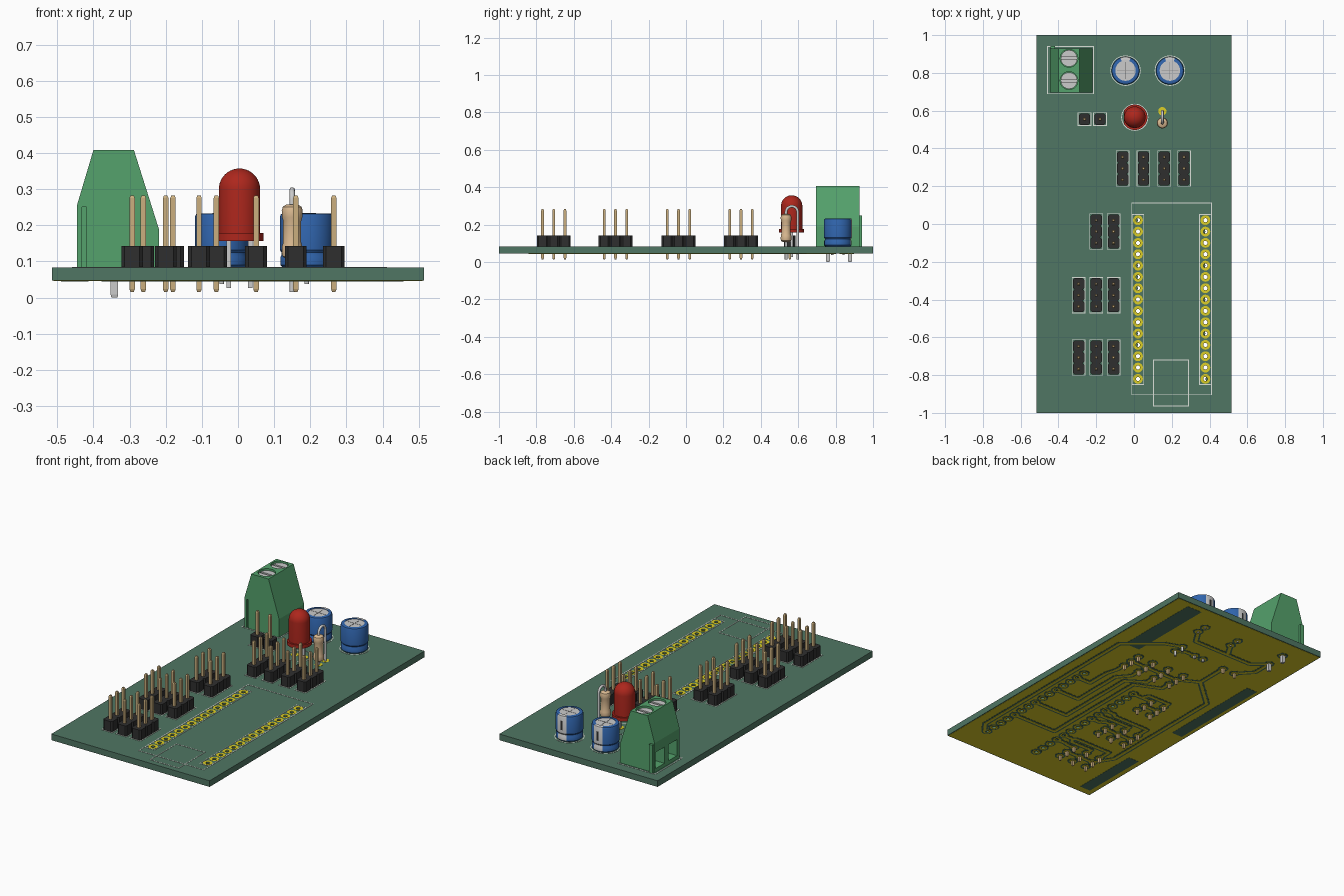
import bpy, bmesh
from math import sin, cos, pi, hypot, radians

if "Cube" in bpy.data.objects:
    bpy.data.objects.remove(bpy.data.objects["Cube"])

def mat(name, r, g, b):
    m = bpy.data.materials.new(name)
    m.diffuse_color = (r, g, b, 1)
    m.use_nodes = True
    m.node_tree.nodes["Principled BSDF"].inputs["Base Color"].default_value = m.diffuse_color
    return m

GREEN = mat("board_green", .08, .18, .125)
COPPER = mat("copper", .72, .62, .02)
SILK = mat("silkscreen", .72, .75, .70)
BLACK = mat("black_plastic", .028, .028, .028)
GOLD = mat("pin_gold", .60, .43, .21)
TERM = mat("terminal_green", .09, .36, .15)
BLUE = mat("sleeve_blue", .03, .13, .42)
RED = mat("lens_red", .42, .02, .012)
TAN = mat("resistor_tan", .72, .50, .29)
METAL = mat("metal", .60, .60, .58)
B0, B1 = .047, .083          # board bottom and top
P = .06                      # pin pitch

def finish(name, bm, material, smooth=False):
    bmesh.ops.recalc_face_normals(bm, faces=bm.faces)
    me = bpy.data.meshes.new(name)
    bm.to_mesh(me)
    bm.free()
    if smooth:
        me.shade_smooth()
        me.set_sharp_from_angle(angle=radians(35))
    if material:
        me.materials.append(material)
    ob = bpy.data.objects.new(name, me)
    bpy.context.collection.objects.link(ob)
    return ob

def rect(x, y, w, h, c=0):
    a, b = w / 2, h / 2
    if not c:
        return [(x-a, y-b), (x+a, y-b), (x+a, y+b), (x-a, y+b)]
    return [(x-a+c, y-b), (x+a-c, y-b), (x+a, y-b+c), (x+a, y+b-c),
            (x+a-c, y+b), (x-a+c, y+b), (x-a, y+b-c), (x-a, y-b+c)]

def disc(x, y, r, n=24, a0=0, a1=2*pi):
    m = n if a1 - a0 > 6.28 else n - 1
    return [(x + r*cos(a0+(a1-a0)*i/m), y + r*sin(a0+(a1-a0)*i/m)) for i in range(n)]

def extrude(name, polys, lo, hi, material, axis="z", tip=1, smooth=False):
    """Extrude flat outlines between lo and hi along z or y; all in one object."""
    bm = bmesh.new()
    for p in polys:
        cx, cy = sum(q[0] for q in p)/len(p), sum(q[1] for q in p)/len(p)
        levels = [(lo, 1), (hi, 1)] if tip == 1 else [(lo, tip), (lo+.008, 1), (hi-.008, 1), (hi, tip)]
        loops = []
        for h, s in levels:
            pts = [(cx+(a-cx)*s, cy+(b-cy)*s) for a, b in p]
            loops.append([bm.verts.new((a, b, h) if axis == "z" else (a, h, b)) for a, b in pts])
        bm.faces.new(loops[0])
        bm.faces.new(loops[-1])
        for u, v in zip(loops, loops[1:]):
            for i in range(len(p)):
                j = (i+1) % len(p)
                bm.faces.new((u[i], u[j], v[j], v[i]))
    return finish(name, bm, material, smooth)

def lathe(name, prof, centres, material, n=40, a0=0, a1=2*pi, clip=None):
    """Revolve an (r, z) profile around each centre; full turn or part of one."""
    bm = bmesh.new()
    full = a1 - a0 > 6.28
    for x, y in centres:
        cols = []
        for i in range(n if full else n+1):
            a = a0 + (a1-a0)*i/n
            cols.append([bm.verts.new((x+max(r*cos(a), clip or -9), y+r*sin(a), z)) for r, z in prof])
        for i in range(n):
            u, v = cols[i], cols[(i+1) % len(cols)]
            for k in range(len(prof)-1):
                bm.faces.new((u[k], v[k], v[k+1], u[k+1]))
    bmesh.ops.remove_doubles(bm, verts=bm.verts, dist=1e-6)
    return finish(name, bm, material, True)

def rings(name, centres, r0, r1, lo, hi, material):
    return lathe(name, [(r0, lo), (r1, lo), (r1, hi), (r0, hi), (r0, lo)], centres, material, 20)

def cut(ob, cutter):
    m = ob.modifiers.new("cut", "BOOLEAN")
    m.operation, m.object, m.solver = "DIFFERENCE", cutter, "EXACT"
    cutter.hide_render = cutter.hide_viewport = True

def ribbon(path, w):
    out = []
    for (x0, y0), (x1, y1) in zip(path, path[1:]):
        d = hypot(x1-x0, y1-y0)
        if d < 1e-5:
            continue
        nx, ny = -(y1-y0)/d*w/2, (x1-x0)/d*w/2
        out.append([(x0+nx, y0+ny), (x0-nx, y0-ny), (x1-nx, y1-ny), (x1+nx, y1+ny)])
    return out + [disc(x, y, w/2, 10) for x, y in path]

def frame(x, y, w, h, t=.004):
    return [rect(x, y+s*h/2, w+t, t) for s in (-1, 1)] + [rect(x+s*w/2, y, t, h-t) for s in (-1, 1)]

# Positions of every part
heads = [(x, .294) for x in (-.06, .05, .16, .265)]
heads += [(x, -.04) for x in (-.108, -.2)]
heads += [(x, y) for y in (-.377, -.707) for x in (-.108, -.2, -.293)]
singles = [(-.262, .555), (-.18, .555)]
caps = [(-.045, .812), (.19, .812)]
left = [(.021, .02-P*i) for i in range(15)]
right = [(.378, .02-P*i) for i in range(15)]
head_pins = [(x, y+P*k) for x, y in heads for k in (-1, 0, 1)] + singles
cap_pins = [(x, y+s*.03) for x, y in caps for s in (-1, 1)]
led_pins = [(-.026, .565), (.034, .565)]
res_pins = [(.15, .535), (.15, .597)]
term_pins = [(-.342, .759), (-.342, .877)]
small_pins = head_pins + cap_pins + led_pins + res_pins

# Board with controller holes, copper pour underneath
holes = extrude("hole_cutter", [disc(x, y, .011, 16) for x, y in left+right], 0, .2, None)
board = extrude("board", [rect(0, 0, 1.03, 2)], B0, B1, GREEN)
pour = extrude("copper_pour", [rect(0, 0, 1.02, 1.99)], B0-.001, B0, COPPER)
cut(board, holes)
cut(pour, holes)

# Pads on both faces
rings("controller_pads_top", left+right, .011, .026, B1, B1+.001, COPPER)
rings("pads_top", small_pins, .004, .022, B1, B1+.001, COPPER)
rings("controller_pads_bottom", left+right, .011, .022, B0-.003, B0, COPPER)
rings("pads_bottom", small_pins+term_pins, .004, .02, B0-.003, B0, COPPER)
rings("controller_pad_gaps", left+right, .011, .031, B0-.002, B0, GREEN)
rings("pad_gaps", small_pins+term_pins, .004, .03, B0-.002, B0, GREEN)

# Copper traces with etched gaps on the underside
paths = []
for k, (x, y) in enumerate(heads[:4]):                       # upper servo row
    lane, py = .09+.065*k, right[10-3*k][1]
    paths.append([(x, y-P), (x, .17), (lane, .10), (lane, py), (.36, py)])
for i, (x, y) in enumerate(heads[4:]):                       # side servo rows
    k = i if i < 2 else (i-2) % 3
    yy = y+P+.04*k
    py = min(left, key=lambda q: abs(q[1]-yy))[1]
    paths.append([(x, y+P), (x, yy), (-.06, yy), (-.04, py), (.003, py)])
for xs, y in (((-.06, .265), .294), ((-.2, -.108), -.04), ((-.293, -.108), -.377), ((-.293, -.108), -.707)):
    paths.append([(xs[0], y), (xs[1], y)])                   # supply rails
paths += [[(-.342, .759), (-.26, .69), (-.1, .69), (-.045, .782)],
          [(-.1, .69), (.13, .69), (.19, .782)],
          [(-.342, .759), (-.342, .64), (-.262, .555)],
          [(-.18, .555), (-.18, .36), (-.06, .294)],
          [(-.18, .36), (-.36, .2), (-.36, -.6), (-.293, -.707)],
          [(.034, .565), (.1, .565), (.15, .535)],
          [(.15, .597), (.25, .56), (.44, .40), (.44, -.76), (.396, -.82)]]
extrude("trace_gaps", [q for p in paths for q in ribbon(p, .036)]
        + [rect(.366, .69, .10, .54), rect(-.455, .153, .07, .65), rect(-.448, -.747, .07, .42)],
        B0-.002, B0, GREEN)
extrude("traces", [q for p in paths for q in ribbon(p, .016)], B0-.003, B0, COPPER)

# Silkscreen outlines
silk = frame(.199, -.397, .423, 1.015) + frame(.196, -.842, .185, .243)
silk += frame(.021, -.4, .062, .9) + frame(.378, -.4, .062, .9) + frame(-.336, .815, .243, .25)
for x, y in heads:
    silk += frame(x, y, .068, .188)
for x, y in singles:
    silk += frame(x, y, .068, .068)
extrude("silkscreen_outlines", silk, B1, B1+.0015, SILK)
rings("silkscreen_circles", caps, .077, .081, B1, B1+.0015, SILK)
rings("silkscreen_led_circle", [(.004, .565)], .068, .072, B1, B1+.0015, SILK)

# Pin headers
bodies = [rect(x, y, P, P, .009) for x, y in head_pins]
extrude("pin_header_bodies", bodies, B1, .143, BLACK)
extrude("header_pins", [rect(x, y, .015, .015) for x, y in head_pins], .015, .283, GOLD, tip=.6)

# Screw terminal
prof = [(-.445, B1), (-.445, .257), (-.40, .408), (-.288, .408), (-.219, .19), (-.219, B1)]
term = extrude("screw_terminal", [prof], .695, .928, TERM, axis="y")
wells = [disc(-.344, y, .047, 32) for _, y in term_pins]
cut(term, extrude("screw_well_cutter", wells, .375, .5, None))
wire_cut = extrude("wire_entry_cutter", [rect(-.41, y, .10, .08) for _, y in term_pins], .105, .20, None)
cut(term, wire_cut)
cut(term, extrude("groove_cutter", [rect(-.425, .695, .012, .02)], .05, .25, None))
extrude("terminal_rib", [rect(-.43, .934, .022, .016)], B1, .25, TERM)
extrude("terminal_screw_cores", [disc(-.344, y, .044, 32) for _, y in term_pins], .374, .385, METAL)
halves = []
for _, y in term_pins:
    halves += [disc(-.344, y, .044, 16, .15, pi-.15), disc(-.344, y, .044, 16, pi+.15, 2*pi-.15)]
extrude("terminal_screw_heads", halves, .384, .398, METAL)
extrude("terminal_clamps", [rect(-.366, y, .012, .07) for _, y in term_pins], .11, .19, METAL)
extrude("terminal_pins", [rect(x, y, .021, .021) for x, y in term_pins], 0, B1+.01, METAL, tip=.8)

# Electrolytic capacitors
lathe("capacitor_sleeves", [(0, B1), (.066, B1), (.073, .09), (.073, .112), (.069, .119), (.069, .124),
      (.074, .131), (.074, .224), (.071, .231), (.066, .233), (.054, .233), (.054, .229)], caps, BLUE, 48)
lathe("capacitor_tops", [(0, .2305), (.0545, .2305)], caps, METAL, 48)
lathe("capacitor_stripes", [(.0738, .091), (.0738, .112), (.0698, .119), (.0698, .124), (.0748, .131),
      (.0748, .2245), (.0715, .232), (.066, .234), (.054, .234)], caps, METAL, 10, radians(68), radians(112))
lathe("capacitor_minus_marks", [(.0754, .15), (.0754, .205)], caps, BLACK, 4, radians(85), radians(95))
extrude("capacitor_vents", [q for x, y in caps for q in (rect(x, y, .09, .003), rect(x, y, .003, .09))],
        .2295, .2315, mat("vent_grey", .3, .3, .3))
extrude("capacitor_leads", [disc(x, y, .006, 12) for x, y in cap_pins], .038, B1+.01, METAL)

# Indicator lamp with flat on its flange
dome = [(.057*cos(i*pi/20), .30+.057*sin(i*pi/20)) for i in range(10)]
lathe("led_lens", [(0, .157), (.067, .157), (.067, .178), (.057, .178)] + dome + [(0, .357)],
      [(.004, .565)], RED, 48, clip=-.0572)
extrude("led_legs", [rect(x, y, .012, .012) for x, y in led_pins], .027, .16, METAL)

# Upright resistor and its bent lead
lathe("resistor_body", [(0, .106), (.018, .107), (.027, .114), (.029, .125), (.028, .142), (.025, .152),
      (.025, .212), (.028, .222), (.029, .24), (.026, .251), (.017, .257), (0, .258)], [res_pins[0]], TAN, 32)
cu = bpy.data.curves.new("resistor_lead", "CURVE")
cu.dimensions, cu.bevel_depth, cu.bevel_resolution, cu.use_fill_caps = "3D", .0075, 3, True
bend = [(.566+.031*cos(pi-i*pi/10), .268+.03*sin(i*pi/10)) for i in range(11)]
pts = [(.535, .015)] + bend + [(.597, .015)]
sp = cu.splines.new("POLY")
sp.points.add(len(pts)-1)
for q, (y, z) in zip(sp.points, pts):
    q.co = (.15, y, z, 1)
cu.materials.append(METAL)
bpy.context.collection.objects.link(bpy.data.objects.new("resistor_lead", cu))
